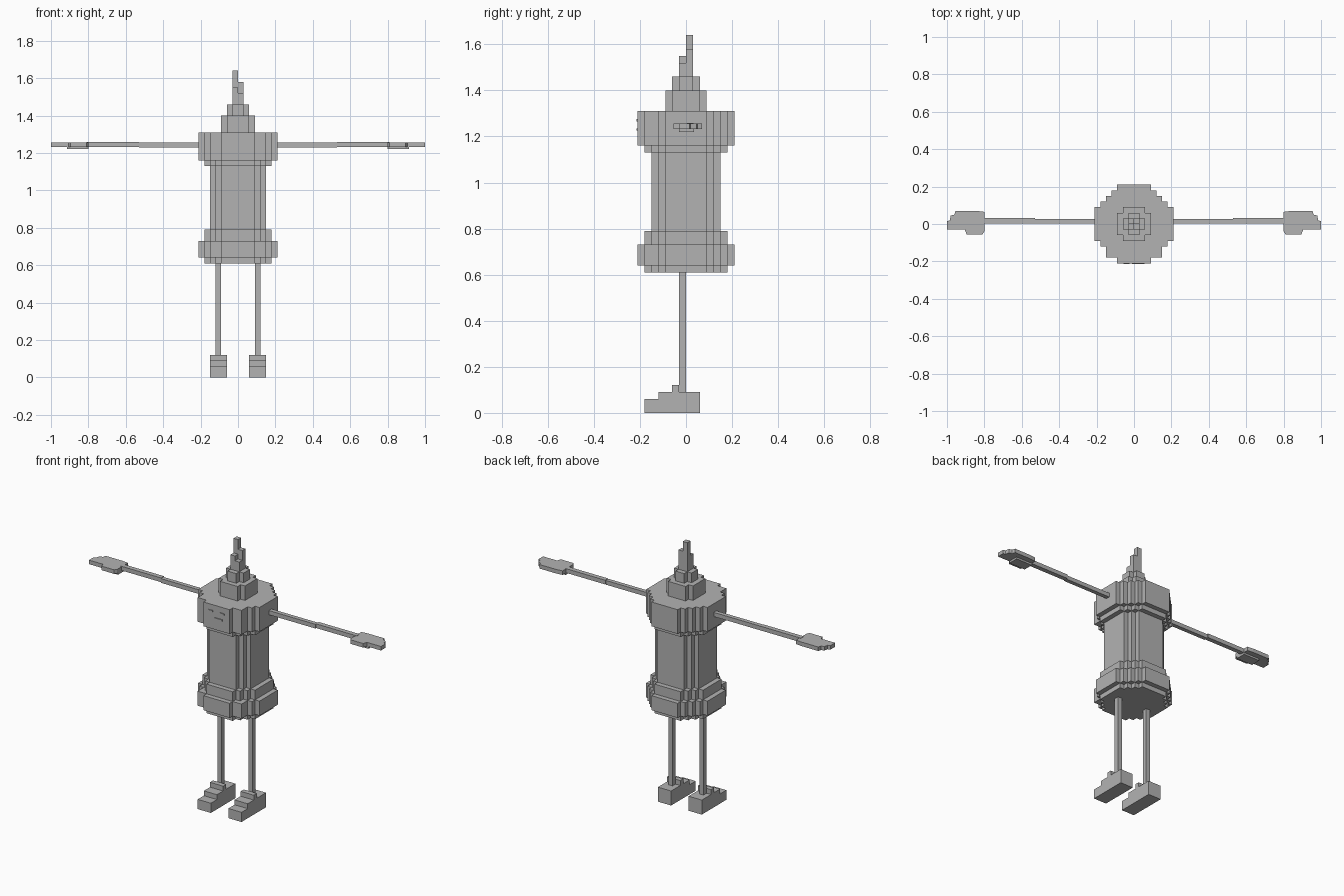
import bpy, bmesh

if "Cube" in bpy.data.objects:
    bpy.data.objects.remove(bpy.data.objects["Cube"])

C = 0.03  # cell size of the blocky grid
grey = bpy.data.materials.new("grey")
grey.diffuse_color = (0.45, 0.45, 0.45, 1)
grey.use_nodes = True
grey.node_tree.nodes["Principled BSDF"].inputs["Base Color"].default_value = grey.diffuse_color


def finish(name, bm):
    bmesh.ops.recalc_face_normals(bm, faces=bm.faces)
    me = bpy.data.meshes.new(name)
    bm.to_mesh(me)
    bm.free()
    me.materials.append(grey)
    ob = bpy.data.objects.new(name, me)
    bpy.context.collection.objects.link(ob)
    return ob


def prism(bm, pts, z0, z1):
    """Extrude a flat outline from z0 to z1."""
    f = bm.faces.new([bm.verts.new((x, y, z0)) for x, y in pts])
    top = bmesh.ops.extrude_face_region(bm, geom=[f])["geom"]
    bmesh.ops.translate(bm, vec=(0, 0, z1 - z0),
                        verts=[v for v in top if isinstance(v, bmesh.types.BMVert)])


def box(bm, x0, x1, y0, y1, z0, z1):
    prism(bm, [(x0, y0), (x1, y0), (x1, y1), (x0, y1)], z0, z1)


def stepped_disc(widths, front=None):
    """Stair-step round outline; widths are half-widths of rows from the middle out."""
    back, front = widths, front or widths
    right = []
    for i in range(len(front) - 1, -1, -1):
        right += [(front[i] * C, -(i + 1) * C), (front[i] * C, -i * C)]
    for i, w in enumerate(back):
        right += [(w * C, i * C), (w * C, (i + 1) * C)]
    pts = []
    for p in right + [(-x, y) for x, y in reversed(right)]:
        if not pts or p != pts[-1]:
            pts.append(p)
    # drop points lying on straight vertical runs
    n = len(pts)
    return [p for k, p in enumerate(pts)
            if not (pts[k - 1][0] == p[0] == pts[(k + 1) % n][0])]


def octagon(r):
    """Row widths of an octagon-like disc whose flats are six cells wide."""
    return [min(r, r + 2 - i) for i in range(r)]


# Body: rings and trunk
d5, d6, d7 = octagon(5), octagon(6), octagon(7)
f7 = d7[:5] + [5, 3]
for name, layers in {
    "hip_ring": [(d6, None, 0.61, 0.64), (d7, f7, 0.64, 0.73), (d6, None, 0.73, 0.79)],
    "trunk": [(d5, None, 0.79, 1.13)],
    "head_ring": [(d6, None, 1.13, 1.16), (d7, f7, 1.16, 1.31)],
    "cap": [([3, 3, 2], None, 1.31, 1.40), ([2, 1], None, 1.40, 1.46)],
}.items():
    bm = bmesh.new()
    for w, front, z0, z1 in layers:
        prism(bm, stepped_disc(w, front), z0, z1)
    finish(name, bm)

# Spire: four columns of different heights
bm = bmesh.new()
for x, y, top in [(-C, 0, 1.64), (0, 0, 1.58), (-C, -C, 1.55), (0, -C, 1.52)]:
    box(bm, x, x + C, y, y + C, 1.46, top)
finish("spire", bm)

# Face: thin raised eyes and mouth
bm = bmesh.new()
for s in (-1, 1):
    a, b = sorted((s * 0.025, s * 0.055))
    box(bm, a, b, -0.215, -0.21, 1.265, 1.275)
box(bm, -0.01, 0.04, -0.215, -0.21, 1.225, 1.235)
finish("face", bm)

# Limbs, mirrored left and right
HAND = [(0.80, -0.04), (0.81, -0.055), (0.895, -0.055), (0.905, -0.03), (1.0, -0.03),
        (1.0, 0.015), (0.985, 0.02), (0.98, 0.045), (0.96, 0.05), (0.955, 0.07),
        (0.84, 0.07), (0.80, 0.065)]
for s, side in ((-1, "left"), (1, "right")):
    def sbox(bm, x0, x1, *rest):
        a, b = sorted((s * x0, s * x1))
        box(bm, a, b, *rest)

    bm = bmesh.new()
    sbox(bm, 0.092, 0.12, -0.03, 0, 0.09, 0.61)
    finish(side + "_leg", bm)

    bm = bmesh.new()
    sbox(bm, 0.06, 0.15, -0.18, 0.06, 0, 0.06)
    sbox(bm, 0.06, 0.15, -0.12, 0.06, 0.06, 0.09)
    sbox(bm, 0.06, 0.15, -0.06, -0.03, 0.09, 0.12)
    finish(side + "_foot", bm)

    bm = bmesh.new()
    sbox(bm, 0.20, 0.53, 0.002, 0.028, 1.23, 1.256)
    sbox(bm, 0.53, 0.81, 0.004, 0.033, 1.233, 1.259)
    finish(side + "_arm", bm)

    bm = bmesh.new()
    prism(bm, [(s * x, y) for x, y in HAND], 1.232, 1.257)
    sbox(bm, 0.80, 0.915, -0.03, 0.035, 1.22, 1.232)
    finish(side + "_hand", bm)
